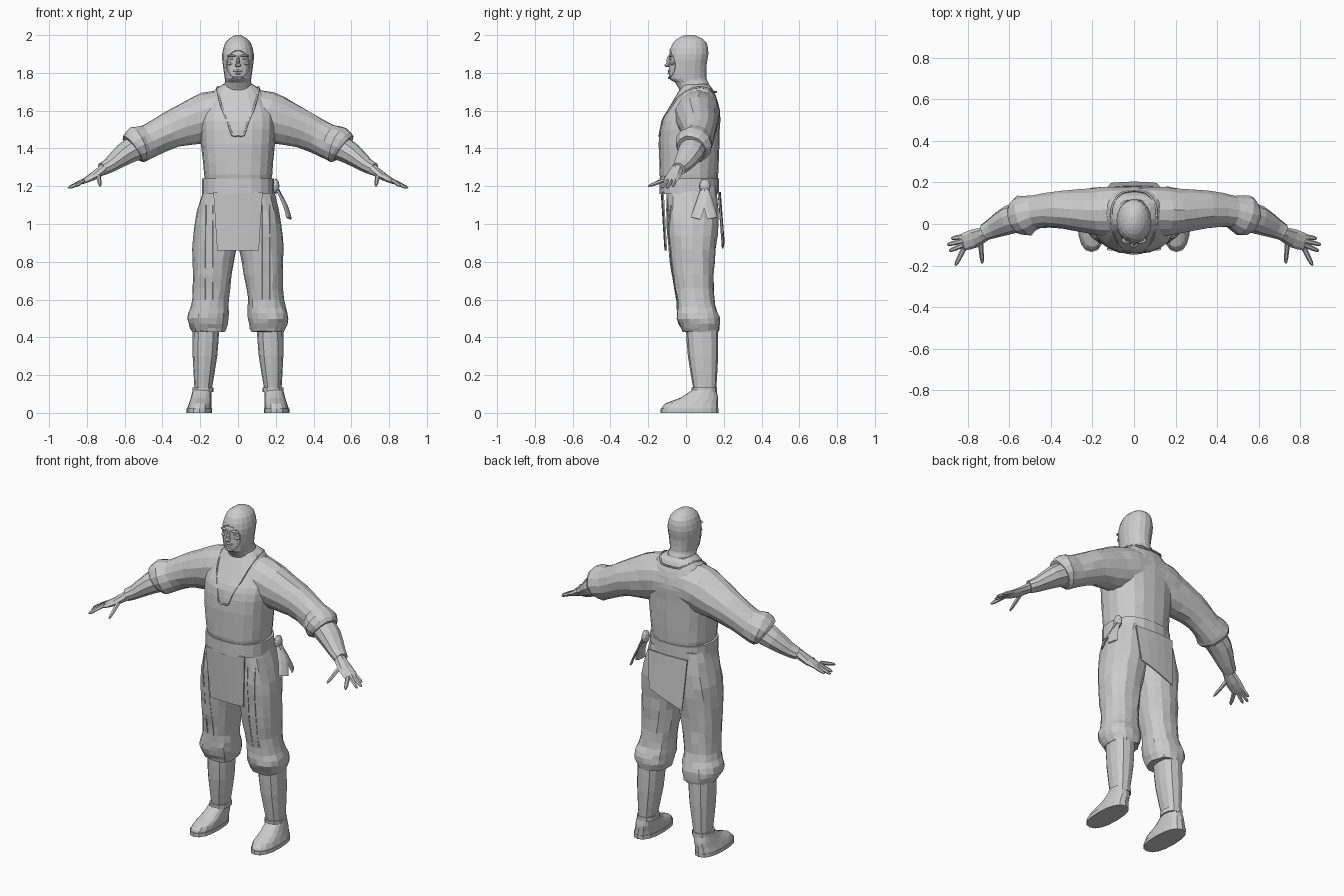
import bpy, bmesh, math, random
from mathutils import Vector
from mathutils.bvhtree import BVHTree

random.seed(4)
if "Cube" in bpy.data.objects:
    bpy.data.objects.remove(bpy.data.objects["Cube"])

shade = (0.6, 0.6, 0.6, 1)
grey = bpy.data.materials.new("plain grey")
grey.use_nodes = True
grey.diffuse_color = shade
grey.node_tree.nodes["Principled BSDF"].inputs["Base Color"].default_value = shade
surfaces = {}


def finish(name, bm):
    """Turn a bmesh into a named object and remember its surface."""
    bmesh.ops.recalc_face_normals(bm, faces=bm.faces)
    surfaces[name] = BVHTree.FromBMesh(bm)
    mesh = bpy.data.meshes.new(name)
    bm.to_mesh(mesh)
    bm.free()
    mesh.materials.append(grey)
    obj = bpy.data.objects.new(name, mesh)
    bpy.context.collection.objects.link(obj)
    return obj


def spline(rows, steps):
    """Smooth rows of any width by passing a curve through them."""
    rows = [Vector(row) for row in rows]
    padded = [rows[0]] + rows + [rows[-1]]
    result = []
    for a, b, c, d in zip(padded, padded[1:], padded[2:], padded[3:]):
        slope_b, slope_c = (c - a) / 2, (d - b) / 2
        for step in range(steps):
            t = step / steps
            ease = t * t * (3 - 2 * t)
            result.append(b + (c - b) * ease + slope_b * t * (1 - t) ** 2 - slope_c * t * t * (1 - t))
    return result + [rows[-1]]


def skin(name, rings, side, jitter):
    """Bridge a series of point rings, cap both ends, mirror when side is negative."""
    bm = bmesh.new()
    loops = []
    for ring in rings:
        loop = []
        for point in ring:
            wrinkle = Vector([random.uniform(-jitter, jitter) for axis in point])
            moved = point + wrinkle
            moved.x *= side
            loop.append(bm.verts.new(moved))
        loops.append(loop)
    for lower, upper in zip(loops, loops[1:]):
        for i in range(len(lower)):
            bm.faces.new((lower[i - 1], lower[i], upper[i], upper[i - 1]))
    bm.faces.new(loops[0])
    bm.faces.new(loops[-1])
    return finish(name, bm)


def stack(name, sections, sides=16, power=2.4, side=1, jitter=0, steps=2):
    """Loft of level sections, each: z, x min, x max, y min, y max."""
    rings = []
    for z, left, right, front, back in spline(sections, steps):
        ring = []
        for i in range(sides):
            angle = math.tau * i / sides
            c, s = math.cos(angle), math.sin(angle)
            c = math.copysign(abs(c) ** (2 / power), c)
            s = math.copysign(abs(s) ** (2 / power), s)
            ring.append(Vector(((left + right + c * (right - left)) / 2,
                                (front + back + s * (back - front)) / 2, z)))
        rings.append(ring)
    return skin(name, rings, side, jitter)


def centred(rows):
    """Expand z, half width, y min, y max into symmetric sections."""
    return [(z, -half, half, front, back) for z, half, front, back in rows]


def limb(name, path, sides=10, side=1, jitter=0, steps=2):
    """Loft along a path of: x, y, z, sideways radius, upward radius."""
    rows = spline(path, steps)
    centres = [Vector(row[:3]) for row in rows]
    across = None
    rings = []
    for i, row in enumerate(rows):
        ahead = centres[min(i + 1, len(rows) - 1)]
        along = (ahead - centres[max(i - 1, 0)]).normalized()
        if across is None:
            across = along.cross(Vector((0, 0, 1)) if abs(along.z) < 0.9 else Vector((0, 1, 0)))
        across = (across - along * across.dot(along)).normalized()
        up = across.cross(along)
        angles = [math.tau * k / sides for k in range(sides)]
        rings.append([centres[i] + across * row[3] * math.cos(a) + up * row[4] * math.sin(a) for a in angles])
    return skin(name, rings, side, jitter)


def cord(name, points, radius=0.004, side=1):
    return limb(name, [(*point, radius, radius) for point in points], sides=5, side=side)


def ball(name, centre, size, side=1):
    """Faceted ellipsoid."""
    bm = bmesh.new()
    bmesh.ops.create_icosphere(bm, subdivisions=2, radius=1)
    for v in bm.verts:
        v.co = Vector([c + s * p for c, s, p in zip(centre, size, v.co)])
        v.co.x *= side
    return finish(name, bm)


def flap(name, top_y, tip_y, left_z, right_z):
    """Thin curved cloth panel hanging from the belt."""
    bm = bmesh.new()
    corners = (-.13, top_y, 1.17), (.13, top_y, 1.17), (.11, tip_y, right_z), (-.11, tip_y, left_z)
    bm.faces.new([bm.verts.new(corner) for corner in corners])
    bmesh.ops.subdivide_edges(bm, edges=bm.edges[:], cuts=3, use_grid_fill=True)
    for v in bm.verts:
        v.co.y -= math.copysign(v.co.x ** 2, v.co.y) / 2
    obj = finish(name, bm)
    cloth = obj.modifiers.new("cloth thickness", "SOLIDIFY")
    cloth.thickness = 0.008
    cloth.offset = 0


def front_hit(x, z, names):
    """Nearest front surface point on the named parts."""
    hits = [surfaces[name].ray_cast(Vector((x, -1, z)), Vector((0, 1, 0)))[0] for name in names]
    return min((hit for hit in hits if hit), key=lambda hit: hit.y)


# Jacket body
stack("jacket", centred([(1.2, .17, -.12, .16), (1.26, .18, -.14, .17), (1.5, .2, -.14, .18),
                         (1.6, .19, -.1, .18), (1.7, .13, -.04, .15), (1.74, .08, -.02, .12)]),
      sides=20, jitter=.002, steps=3)

# Shoulders and sleeves in one sweep
sleeve = [(.1, .06, 1.58, .12, .13), (.2, .06, 1.55, .11, .13), (.35, .07, 1.5, .09, .1),
          (.47, .06, 1.44, .08, .09), (.53, .04, 1.42, .1, .1), (.56, .03, 1.4, .08, .08)]
other_sleeve = [(-x, *rest) for x, *rest in reversed(sleeve)]
limb("shoulders_and_sleeves", other_sleeve + sleeve, sides=14, jitter=.003)

# Belt, hanging flaps and hip knot
stack("belt", centred([(z, .19, -.14, .175) for z in (1.16, 1.24)]), sides=20)
flap("front_flap", top_y=-.13, tip_y=-.11, left_z=.86, right_z=.86)
flap("back_flap", top_y=.18, tip_y=.2, left_z=.87, right_z=.95)
ball("belt_knot", (.2, .1, 1.2), (.02, .03, .04))
for name, swing in (("front_tail", -.05), ("back_tail", .04)):
    limb(name, [(.2, .1, 1.2, .02, .006), (.25, .1 + swing / 2, 1.1, .03, .006),
                (.27, .1 + swing, 1.03, .03, .006)], sides=6)

# Hooded head and neck
stack("head", centred([(1.7, .08, -.03, .13), (1.75, .07, -.06, .12), (1.77, .07, -.09, .11),
                       (1.84, .08, -.09, .11), (1.9, .084, -.09, .12), (1.96, .067, -.07, .11),
                       (1.99, .035, -.03, .07), (2, .01, 0, .04)]), sides=18, power=2.1)
opening = []
for i in range(25):
    angle = math.tau * i / 24
    opening.append(front_hit(.06 * math.sin(angle), 1.845 + .075 * math.cos(angle), ["head"]))
cord("hood_opening_edge", opening)

# Face
ball("nose_bridge", (0, -.09, 1.86), (.01, .014, .03))
ball("nose_tip", (0, -.1, 1.84), (.017, .014, .01))
for name, z, width in (("upper_lip", 1.811, .028), ("lower_lip", 1.798, .023), ("chin", 1.775, .03)):
    ball(name, (0, -.085, z), (width, .012, .007))

for label, side in (("left_", 1), ("right_", -1)):
    ball(label + "brow", (.03, -.08, 1.89), (.03, .014, .007), side)
    ball(label + "eye", (.03, -.08, 1.872), (.014, .007, .005), side)
    ball(label + "cheek", (.04, -.07, 1.85), (.02, .014, .01), side)

    # Collar running from the nape to the chest
    lapel = [Vector(p) for p in ((0, .16, 1.7), (.06, .15, 1.7), (.1, .1, 1.72), (.11, .04, 1.72))]
    for x, z in ((.1, 1.67), (.08, 1.6), (.05, 1.53), (.03, 1.47), (0, 1.47)):
        lapel.append(front_hit(x, z, ["jacket", "shoulders_and_sleeves"]))
    cord(label + "collar", lapel, radius=.006, side=side)

    # Forearm and hand
    limb(label + "forearm", [(.53, .04, 1.41, .07, .07), (.6, .02, 1.37, .07, .06),
                             (.68, -.02, 1.31, .05, .04), (.72, -.04, 1.29, .04, .035)], side=side)
    limb(label + "hand", [(.7, -.04, 1.3, .03, .03), (.77, -.07, 1.25, .045, .02),
                          (.83, -.09, 1.22, .04, .01)], sides=8, side=side)
    tips = {"little": (.88, -.07, 1.2), "ring": (.9, -.1, 1.19),
            "middle": (.89, -.13, 1.19), "index": (.86, -.2, 1.2), "thumb": (.73, -.19, 1.2)}
    for i, (name, tip) in enumerate(tips.items()):
        base = Vector((.82, -.06 - .02 * i, 1.23))
        if name == "thumb":
            base = Vector((.74, -.08, 1.26))
        tip = Vector(tip)
        limb(label + name + "_finger", [(*base, .013, .011), (*base.lerp(tip, .8), .01, .009),
                                        (*tip, .003, .003)], sides=6, side=side)

    # Baggy trouser leg gathered below the knee, with pleats
    leg = label + "trouser_leg"
    stack(leg, [(1.2, -.01, .18, -.1, .16), (1, -.01, .23, -.1, .17), (.8, .02, .24, -.08, .15),
                (.6, .05, .24, -.05, .15), (.5, .05, .27, -.05, .18), (.43, .07, .24, -.02, .17)],
          side=side, jitter=.004, steps=3)
    for name, x in (("inner_pleat", .13), ("outer_pleat", .17)):
        cord(label + name, [front_hit(x * side, .6 + i / 10, [leg]) for i in range(6)])

    # Wrapped shin with ankle band
    stack(label + "shin", [(.44, .1, .24, 0, .17), (.3, .11, .24, .01, .17), (.12, .14, .23, .04, .16)],
          sides=12, side=side)
    stack(label + "ankle_band", [(z, .13, .24, .03, .165) for z in (.11, .135)], sides=12, side=side)

    # Shoe with sole
    stack(label + "shoe", [(.02, .14, .27, -.13, .17), (.05, .14, .26, -.11, .17),
                           (.08, .14, .25, -.03, .17), (.12, .14, .24, .03, .16)], side=side)
    stack(label + "sole", [(z, .137, .272, -.136, .172) for z in (0, .022)], side=side)
